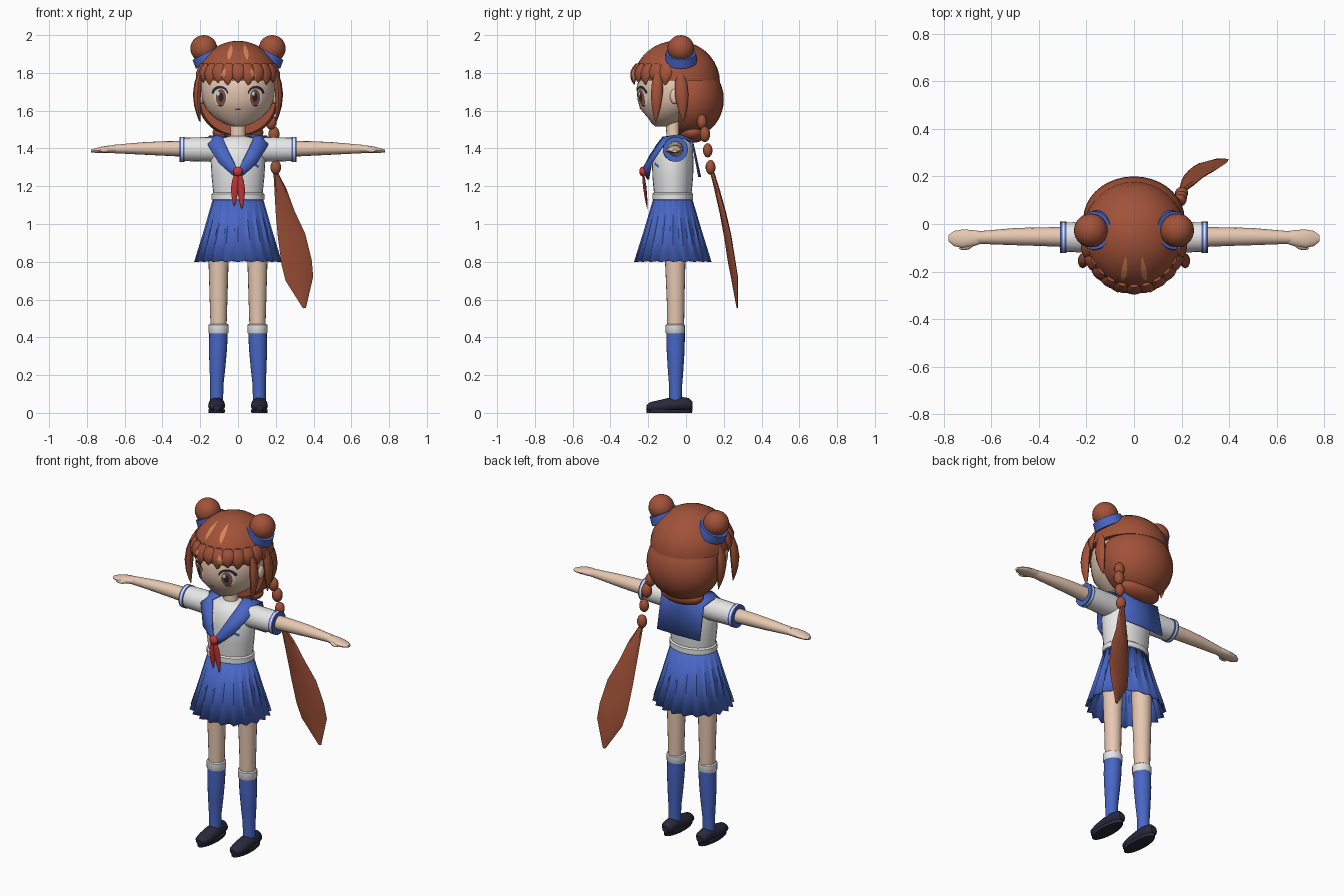
import bpy, bmesh, math
from mathutils import Vector as V, Matrix

cube = bpy.data.objects.get("Cube")
if cube:
    bpy.data.objects.remove(cube)


def paint(name, r, g, b):
    m = bpy.data.materials.new(name)
    m.use_nodes = True
    m.diffuse_color = (r, g, b, 1)
    m.node_tree.nodes["Principled BSDF"].inputs["Base Color"].default_value = (r, g, b, 1)
    return m


HAIR = paint("auburn_hair", .36, .085, .04)
SHINE = paint("hair_highlight", .68, .24, .09)
SKIN = paint("skin", .83, .6, .46)
BLUE = paint("uniform_blue", .065, .135, .56)
WHITE = paint("cloth_white", .82, .82, .82)
RED = paint("ribbon_red", .6, .04, .04)
DARK = paint("dark_navy", .022, .022, .045)
IRIS = paint("iris_brown", .3, .09, .04)


def finish(name, bm, mat, angle=40):
    bmesh.ops.remove_doubles(bm, verts=bm.verts, dist=1e-5)
    bmesh.ops.recalc_face_normals(bm, faces=bm.faces)
    me = bpy.data.meshes.new(name)
    bm.to_mesh(me)
    bm.free()
    me.materials.append(mat)
    me.shade_smooth()
    me.set_sharp_from_angle(angle=math.radians(angle))
    ob = bpy.data.objects.new(name, me)
    bpy.context.collection.objects.link(ob)
    return ob


def loft(name, rings, mat, n=20, angle=40, caps=True):
    """Skin a row of ellipses, each given as centre and two half axes."""
    bm = bmesh.new()
    rows = []
    for c, u, v in rings:
        turn = [2 * math.pi * i / n for i in range(n)]
        rows.append([bm.verts.new(V(c) + V(u) * math.cos(a) + V(v) * math.sin(a)) for a in turn])
    for a, b in zip(rows, rows[1:]):
        for i in range(n):
            j = (i + 1) % n
            bm.faces.new((a[i], a[j], b[j], b[i]))
    if caps:
        bm.faces.new(rows[0])
        bm.faces.new(rows[-1])
    return finish(name, bm, mat, angle)


def upright(name, rings, mat, x=0, n=20, angle=40):
    return loft(name, [((x, y, z), (rx, 0, 0), (0, ry, 0)) for z, rx, y, ry in rings], mat, n, angle)


def sideways(name, side, rings, mat, n=16):
    return loft(name, [((side * x, y, z), (0, ry, 0), (0, 0, rz)) for x, y, z, ry, rz in rings], mat, n)


def ball(name, loc, radii, mat, cut=None, keep=(0, 0, 1), seg=28):
    bm = bmesh.new()
    bmesh.ops.create_uvsphere(bm, u_segments=seg, v_segments=seg // 2, radius=1,
                              matrix=Matrix.Translation(loc) @ Matrix.Diagonal((*radii, 1)))
    if cut:
        geom = bm.verts[:] + bm.edges[:] + bm.faces[:]
        bmesh.ops.bisect_plane(bm, geom=geom, plane_co=cut, plane_no=keep, clear_inner=True)
        bmesh.ops.holes_fill(bm, edges=[e for e in bm.edges if e.is_boundary])
    return finish(name, bm, mat)


def lock(name, start, end, wide, thick, bulge, mat=HAIR):
    """Tapered strand, bowed outwards by bulge."""
    rings = []
    for t, w in ((0, .5), (.2, .9), (.45, 1), (.7, .75), (.88, .4), (1, .06)):
        c = V(start).lerp(V(end), t) + V(bulge) * math.sin(t * math.pi)
        rings.append((c, V(wide) * w, V(thick) * w))
    return loft(name, rings, mat, 10)


def decal(name, low, high, mat, targets, lift):
    """Thin patch between two curves in x and z, laid on the front of the targets."""
    bm = bmesh.new()
    rows = []
    for t in (0, .25, .5, .75, 1):
        row = []
        for p, q in zip(low, high):
            f = V(p).lerp(V(q), t)
            hits = [o.ray_cast((f.x, -2, f.y), (0, 1, 0)) for o in targets]
            y = min([h[1].y for h in hits if h[0]], default=-.2)
            row.append(bm.verts.new((f.x, y - lift, f.y)))
        rows.append(row)
    for a, b in zip(rows, rows[1:]):
        for i in range(len(a) - 1):
            bm.faces.new((a[i], a[i + 1], b[i + 1], b[i]))
    return finish(name, bm, mat)


def oval(cx, cz, rx, rz, n=12):
    turn = [math.pi * (1 - i / n) for i in range(n + 1)]
    return [[(cx + rx * math.cos(a), cz + s * rz * math.sin(a)) for a in turn] for s in (-1, 1)]


# Head, neck and hair masses
face = upright("face", [(1.515, .02, -.13, .03), (1.53, .07, -.125, .055), (1.56, .122, -.1, .1),
                        (1.61, .17, -.075, .168), (1.66, .19, -.06, .197), (1.72, .197, -.055, .207),
                        (1.79, .19, -.05, .195), (1.83, .14, -.05, .14)], SKIN, n=36, angle=60)
upright("neck", [(1.42, .05, -.065, .045), (1.46, .04, -.068, .036), (1.56, .04, -.07, .036)], SKIN)
cap = ball("hair_cap", (0, -.05, 1.75), (.22, .23, .22), HAIR, (0, 0, 1.76), seg=36)
ball("back_hair", (0, .02, 1.66), (.213, .18, .2), HAIR, (0, -.04, 1.66), (0, 1, 0), seg=36)
ball("nape_roll", (0, .035, 1.485), (.135, .075, .055), HAIR)

# Fringe of pointed locks round the brow
fringe = []
for i in range(11):
    a = math.radians(-75 + 15 * i)
    out = V((math.sin(a), -math.cos(a), 0))
    root = V((out.x * .195, -.05 + out.y * .21, 1.85))
    tip = V((out.x * .212, -.05 + out.y * .232, 1.735 + .012 * (i % 2)))
    along = V((math.cos(a), math.sin(a), 0)) * .036
    fringe.append(lock("fringe_lock", root, tip, along, out * .014, out * .012))

# Buns, bands, ears and side locks
for s in (-1, 1):
    axis, across = V((s * .46, 0, .89)), V((.89, 0, -s * .46))
    mid = V((s * .16, -.027, 1.888))
    ball("hair_bun", mid + axis * .046, (.071, .071, .071), HAIR)
    loft("bun_band", [(mid + axis * h, across * r, (0, r, 0)) for h, r in
                      ((-.03, .07), (-.03, .086), (.02, .08), (.02, .06))], BLUE, 28)
    ball("ear", (s * .193, -.06, 1.675), (.016, .025, .04), SKIN, seg=16)
    lock("front_side_lock", (s * .2, -.15, 1.8), (s * .2, -.16, 1.54), (0, .032, 0), (.02, 0, 0), (s * .016, 0, 0))
    lock("rear_side_lock", (s * .205, -.03, 1.8), (s * .205, -.015, 1.545), (0, .036, 0), (.02, 0, 0), (s * .015, 0, 0))

# Braid beads and long flat tail
for x, y, z, r in ((.175, .085, 1.54, .03), (.19, .1, 1.475, .031), (.197, .115, 1.39, .028), (.2, .13, 1.3, .029)):
    ball("braid_bead", (x, y, z), (r, r * .9, r * 1.35), HAIR, seg=14)
loft("braid_tail", [((x, y, z), (w, w * .2, w * .15), (-.002, h, 0)) for x, y, z, w, h in
                    ((.2, .14, 1.27, .012, .012), (.225, .165, 1.18, .032, .013), (.25, .195, 1.06, .05, .013),
                     (.283, .22, .94, .072, .012), (.31, .242, .8, .08, .011), (.325, .258, .71, .073, .01),
                     (.352, .272, .555, .008, .004))], HAIR, 8, 25)

# Torso, pleated skirt
torso = upright("blouse", [(1.125, .13, -.07, .1), (1.13, .139, -.07, .108), (1.16, .139, -.07, .108),
                           (1.167, .131, -.07, .1), (1.25, .14, -.07, .108), (1.34, .145, -.07, .11),
                           (1.41, .13, -.065, .1), (1.45, .1, -.06, .075), (1.465, .045, -.06, .045)], WHITE, n=28)
bm = bmesh.new()
rows = []
pleats = 40
for z, rx, ry, dip in ((1.138, .132, .102, .96), (.97, .18, .152, .94), (.8, .232, .205, .9)):
    row = []
    for i in range(pleats):
        a, k = 2 * math.pi * (i + .35 * (i % 2)) / pleats, dip if i % 2 else 1
        row.append(bm.verts.new((rx * k * math.cos(a), -.07 + ry * k * math.sin(a), z + .006 * (i % 2))))
    rows.append(row)
for a, b in zip(rows, rows[1:]):
    for i in range(pleats):
        j = (i + 1) % pleats
        bm.faces.new((a[i], a[j], b[j], b[i]))
finish("pleated_skirt", bm, BLUE, 15).modifiers.new("cloth", "SOLIDIFY").thickness = .005

# Sailor collar: front lapels, shoulders and back flap, mirrored
inner = [(0, -.235, 1.285), (.045, -.19, 1.37), (.085, -.125, 1.462), (.06, -.03, 1.475), (0, .035, 1.45), (0, .08, 1.25)]
outer = [(0, -.205, 1.235), (.1, -.19, 1.32), (.16, -.125, 1.42), (.155, -.04, 1.467), (.14, .035, 1.445), (.14, .075, 1.25)]
bm = bmesh.new()
pairs = [(bm.verts.new(p), bm.verts.new(q)) for p, q in zip(inner, outer)]
for (a, b), (c, d) in zip(pairs, pairs[1:]):
    bm.faces.new((a, b, d, c))
collar = finish("sailor_collar", bm, BLUE, 30)
collar.modifiers.new("mirror", "MIRROR")
collar.modifiers.new("cloth", "SOLIDIFY").thickness = .01

# Ribbon
ball("ribbon_knot", (0, -.228, 1.278), (.026, .02, .026), RED, seg=14)
for s in (-1, 1):
    lock("ribbon_tail", (s * .006, -.228, 1.27), (s * .02, -.205, 1.08 + .015 * (s < 0)), (.021, 0, 0), (0, .009, 0), (s * .004, 0, 0), RED)

# Arms and legs
for s in (-1, 1):
    sideways("sleeve", s, [(.06, -.06, 1.39, .06, .06), (.13, -.057, 1.395, .066, .066), (.285, -.055, 1.395, .062, .062)], WHITE, 20)
    for x0, x1, m in ((.283, .291, BLUE), (.291, .301, WHITE), (.301, .31, BLUE)):
        sideways("sleeve_cuff", s, [(x0, -.055, 1.395, .066, .066), (x1, -.055, 1.395, .066, .066)], m, 20)
    sideways("arm", s, [(.28, -.055, 1.398, .042, .042), (.4, -.053, 1.4, .039, .038), (.5, -.053, 1.4, .036, .033),
                        (.66, -.057, 1.397, .026, .022)], SKIN)
    sideways("hand", s, [(.645, -.057, 1.397, .027, .021), (.68, -.06, 1.396, .035, .02), (.72, -.062, 1.393, .039, .017),
                         (.755, -.061, 1.389, .032, .012), (.778, -.06, 1.386, .014, .007)], SKIN)
    lock("thumb", (s * .665, -.07, 1.394), (s * .735, -.104, 1.386), (s * .004, .013, 0), (0, 0, .012), (0, -.008, 0), SKIN)
    x = s * .103
    upright("leg", [(1, .056, -.06, .056), (.8, .053, -.057, .054), (.6, .047, -.055, .047), (.44, .042, -.055, .045)], SKIN, x)
    upright("sock_cuff", [(.42, .05, -.057, .048), (.425, .054, -.057, .051), (.465, .054, -.057, .051), (.47, .048, -.057, .045)], WHITE, x)
    loft("sock", [((s * c, -.055, z), (r, 0, 0), (0, r, 0)) for z, c, r in
                  ((.43, .103, .049), (.34, .106, .048), (.24, .109, .042), (.15, .112, .035), (.06, .113, .034))], BLUE)
    x = s * .113
    loft("shoe", [((x, y, z), (w, 0, 0), (0, 0, h)) for y, z, w, h in
                  ((-.208, .028, .018, .014), (-.19, .031, .035, .026), (-.14, .036, .045, .032), (-.09, .042, .044, .038),
                   (-.03, .048, .041, .037), (.015, .045, .036, .034), (.034, .04, .02, .02))], DARK, 16)
    upright("shoe_sole", [(0, .042, -.088, .12), (.018, .045, -.088, .123)], DARK, x)

# Painted eyes, mouth, hair shine and pocket edge
bpy.context.view_layer.update()
for s in (-1, 1):
    cx = s * .093
    on_face = [face]
    decal("eye_white", *oval(cx, 1.672, .036, .046), WHITE, on_face, .002)
    decal("iris", *oval(cx - s * .003, 1.67, .027, .044), IRIS, on_face, .004)
    decal("pupil", *oval(cx - s * .003, 1.672, .013, .024), DARK, on_face, .006)
    decal("eye_glint", *oval(cx - .012, 1.69, .008, .011), WHITE, on_face, .008)
    turn = [math.pi * (.05 + .9 * i / 10) for i in range(11)]
    low = [(cx + .037 * math.cos(a), 1.682 + .036 * math.sin(a)) for a in turn]
    high = [(cx + s * .003 + .045 * math.cos(a), 1.688 + .044 * math.sin(a)) for a in turn]
    decal("upper_lash", low, high, DARK, on_face, .007)
    decal("lower_lash", *oval(cx, 1.626, .018, .003), DARK, on_face, .005)
    for name, px, pz, h, lean in (("crown_shine", .042, 1.91, .042, .008), ("fringe_shine", .08, 1.79, .036, .012)):
        steps = [i / 8 - 1 for i in range(17)]
        sides = [[(s * px + s * lean * -t + k * .012 * (1 - t * t), pz + h * t) for t in steps] for k in (-1, 1)]
        decal(name, *sides, SHINE, [cap] + fringe, .004)
decal("mouth", *oval(0, 1.608, .016, .004), IRIS, on_face, .003)
decal("pocket_edge", [(.078, 1.315), (.108, 1.295)], [(.082, 1.328), (.112, 1.308)], BLUE, [torso], .005)
